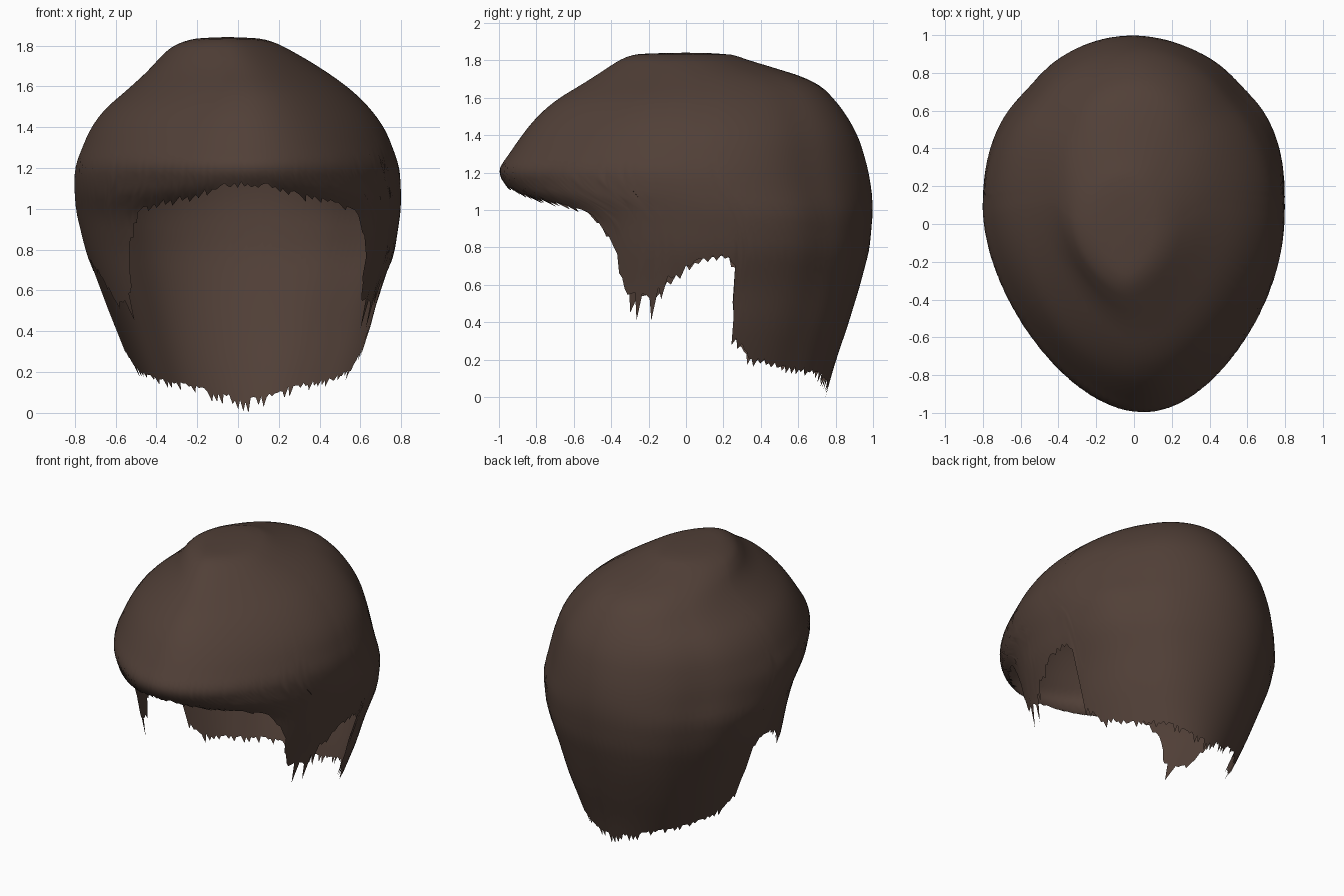
import bpy, bmesh, math, random

random.seed(4)
cube = bpy.data.objects.get("Cube")
if cube:
    bpy.data.objects.remove(cube)

# One dark brown for the whole piece
brown = bpy.data.materials.new("dark_brown_hair")
brown.use_nodes = True
colour = (0.083, 0.051, 0.039, 1)
brown.diffuse_color = colour
shader = brown.node_tree.nodes["Principled BSDF"]
shader.inputs["Base Color"].default_value = colour
shader.inputs["Roughness"].default_value = 0.8

# Height, then right, left, front and back extent of the cross-section
SECTIONS = [
    (0.0, -.42, .50, -.70, .74), (.2, -.52, .58, -.70, .80),
    (.4, -.60, .65, -.70, .87), (.6, -.67, .70, -.70, .93),
    (.8, -.74, .77, -.69, .98), (1.0, -.79, .80, -.74, .995),
    (1.1, -.80, .80, -.94, .99), (1.22, -.80, .79, -1.02, .97),
    (1.3, -.77, .76, -.96, .95), (1.4, -.73, .72, -.89, .92),
    (1.5, -.66, .65, -.81, .87), (1.6, -.54, .55, -.70, .80),
    (1.7, -.43, .41, -.53, .70), (1.76, -.38, .31, -.44, .53),
    (1.8, -.34, .24, -.38, .37), (1.83, -.28, .18, -.33, .30),
    (1.85, -.20, .10, -.25, .22), (1.855, -.05, -.05, 0, 0),
]

# Angle from the front in degrees, hem height, raggedness
HEM = [
    (0, 1.13, .03), (12, 1.12, .03), (26, 1.06, .03), (38, 1.03, .03),
    (43, .98, .03), (49, .84, .04), (54, .62, .08), (58, .52, .1),
    (67, .50, .1), (71, .61, .07), (77, .69, .05), (83, .75, .02),
    (92, .77, .02), (96, .70, .03), (98, .50, .05), (100, .33, .05),
    (110, .22, .04), (127, .17, .03), (150, .14, .03), (165, .09, .05),
    (180, .06, .05),
]


def lookup(table, key):
    """Straight-line interpolation of every column in a table."""
    key = min(max(key, table[0][0]), table[-1][0])
    for low, high in zip(table, table[1:]):
        if key <= high[0]:
            mix = (key - low[0]) / (high[0] - low[0])
            return [a + (b - a) * mix for a, b in zip(low[1:], high[1:])]


def section(z):
    """Cross-section rounded off between neighbouring heights."""
    reach = min(.04, (TOP - z) / 2)
    samples = [lookup(SECTIONS, z + reach * k / 2) for k in range(-2, 3)]
    return [sum(values) / len(samples) for values in zip(*samples)]


def shell_point(angle, z):
    right, left, front, back = section(z)
    s, c = math.sin(angle), math.cos(angle)
    middle_x = (left + right) / 2
    middle_y = front + (back - front) * .53
    # Soft lengthwise waves, strongest behind the ears
    size = (left - right) / 1.6
    side = abs(math.degrees(angle))
    wave = 1 - .016 * math.exp(-((side - 133) / 10) ** 2) * size
    wave += .006 * math.sin(5 * angle + 4 * z) * size
    # The fringe narrows towards the front
    forward = max(c, 0)
    fringe = min(max((z - 1) / .15, 0), 1)
    wide = wave * (1 - .24 * forward ** 2 * fringe)
    depth = middle_y - front if c > 0 else back - middle_y
    x = middle_x + (left - right) / 2 * s * wide + .05 * forward * size
    return x, middle_y - depth * c * wave, z


# Hair shell: columns fall from the crown to a ragged hem
COLUMNS, ROWS, TOP = 240, 40, SECTIONS[-1][0]
bm = bmesh.new()
grid = []
for i in range(COLUMNS):
    angle = math.tau * i / COLUMNS - math.pi
    hem, ragged = lookup(HEM, abs(math.degrees(angle)))
    hem += ragged * (random.uniform(-1, .6) if i % 2 else random.uniform(0, .6))
    hem = max(hem, 0)
    column = []
    for j in range(ROWS + 1):
        z = TOP - (TOP - hem) * (j / ROWS) ** 1.7
        column.append(bm.verts.new(shell_point(angle, z)))
    grid.append(column)
for i in range(COLUMNS):
    here, following = grid[i], grid[(i + 1) % COLUMNS]
    for j in range(ROWS):
        bm.faces.new((here[j], here[j + 1], following[j + 1], following[j]))
bmesh.ops.remove_doubles(bm, verts=bm.verts, dist=.0005)
bmesh.ops.recalc_face_normals(bm, faces=bm.faces)

# Rest the lowest strand on the ground
lowest = min(v.co.z for v in bm.verts)
bmesh.ops.translate(bm, verts=bm.verts, vec=(0, 0, -lowest))

mesh = bpy.data.meshes.new("hair_shell")
bm.to_mesh(mesh)
bm.free()
mesh.materials.append(brown)
hair = bpy.data.objects.new("hair_shell", mesh)
bpy.context.collection.objects.link(hair)
bpy.context.view_layer.objects.active = hair
hair.select_set(True)
bpy.ops.object.shade_smooth_by_angle(angle=math.radians(50))
